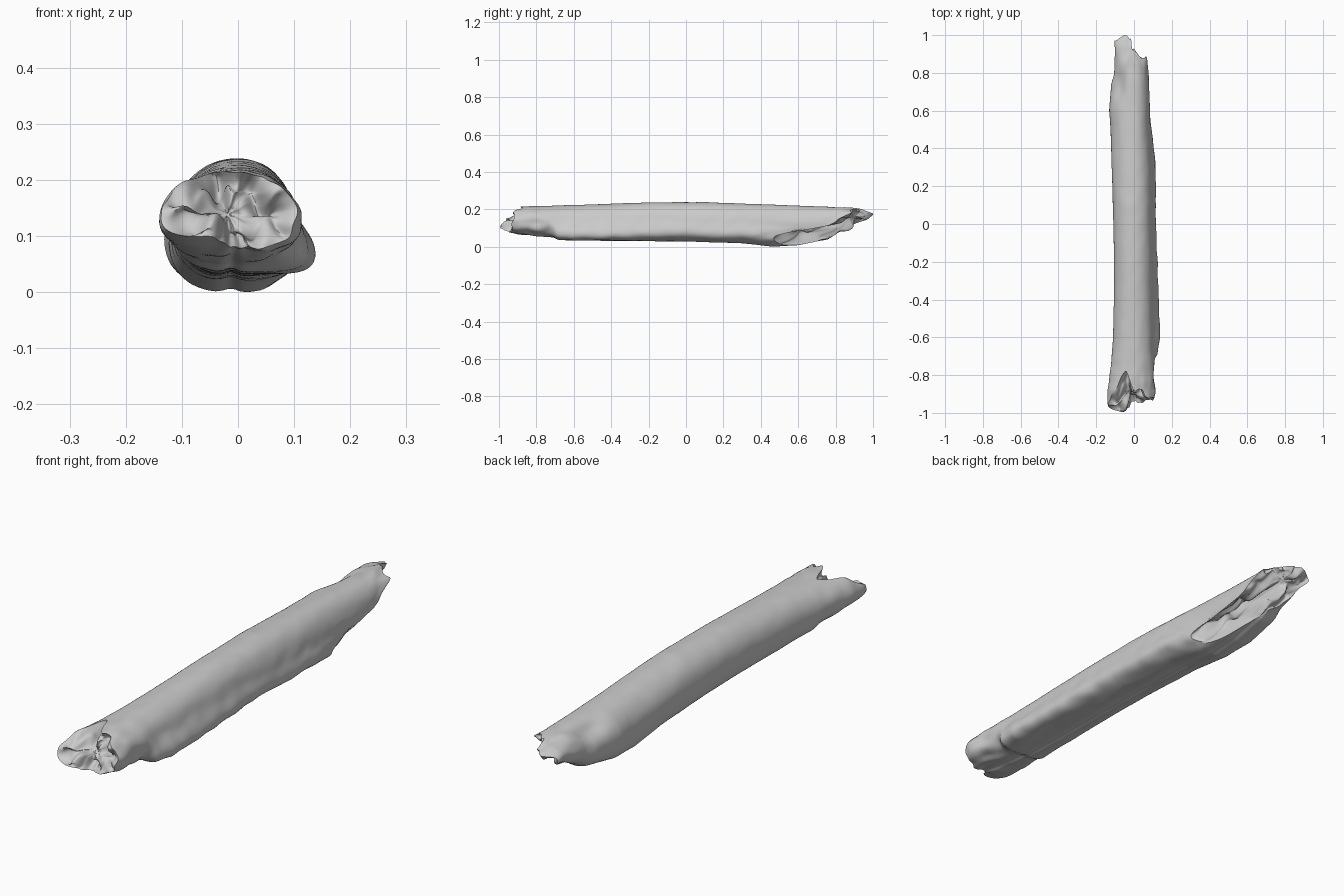
import bpy, bmesh, math
from mathutils import Vector, noise

if "Cube" in bpy.data.objects:
    bpy.data.objects.remove(bpy.data.objects["Cube"])

NA, NL, NC = 120, 170, 22   # around, along, cap rings


def key(pts, y):
    """Smooth-ish piecewise interpolation of (y, value) pairs."""
    if y <= pts[0][0]:
        return pts[0][1]
    for (a, va), (b, vb) in zip(pts, pts[1:]):
        if y <= b:
            return va + (vb - va) * (y - a) / (b - a)
    return pts[-1][1]


def around(vals, deg):
    """Periodic eased interpolation of values spaced evenly round the shaft."""
    f = (deg % 360) / 360 * len(vals)
    i = int(f)
    t = f - i
    t = t * t * (3 - 2 * t)
    return vals[i % len(vals)] * (1 - t) + vals[(i + 1) % len(vals)] * t


def adiff(a, b):
    return (a - b + 180) % 360 - 180


# Outline of the shaft along y
TOP = [(-1, .205), (-.88, .22), (-.5, .232), (-.2, .243), (.1, .244), (.5, .229), (.85, .216), (.94, .205), (1, .185)]
BOT = [(-1, .10), (-.93, .08), (-.8, .062), (-.71, .055), (-.68, .042), (-.5, .038), (0, .034), (.3, .024),
       (.47, .005), (.6, .014), (.76, .045), (.81, .075), (.9, .11), (1, .135)]
LEFT = [(-1, .12), (-.95, .137), (-.88, .14), (-.75, .122), (-.6, .111), (-.3, .105), (0, .109), (.3, .118),
        (.52, .125), (.6, .132), (.74, .12), (.79, .106), (1, .095)]
RIGHT = [(-1, .09), (-.9, .108), (-.7, .103), (-.3, .1), (.2, .098), (.5, .088), (.88, .074), (1, .07)]
FLANGE = [(-.73, 0), (-.69, .03), (-.6, .045), (-.3, .036), (0, .022), (.3, .024), (.45, .014), (.55, 0)]
# Where each side of the shaft breaks off, every 30 degrees from +x over the top
FRONT = [-.93, -.93, -.87, -.88, -.78, -.87, -.955, -1.0, -.965, -.935, -.95, -.93]
BACK = [.80, .88, .885, .92, .99, 1.0, .97, .86, .80, .72, .50, .47]


def section(y, deg):
    """Point on the outer wall: domed top, flatter underside, side flange."""
    a = math.radians(deg)
    c, s = math.cos(a), math.sin(a)
    zt, zb = key(TOP, y), key(BOT, y)
    cz = zb + (zt - zb) * .47
    w = key(RIGHT, y) if c > 0 else key(LEFT, y)
    h = zt - cz if s > 0 else cz - zb
    n = 2.1 if s > 0 else 2.7
    r = (abs(c / w) ** n + abs(s / h) ** n) ** (-1 / n)
    d = adiff(deg, -27)
    r += key(FLANGE, y) * math.exp(-(d / 23) ** 2)
    # dent on the upper left near the back, groove along the underside
    r -= .018 * math.exp(-(adiff(deg, 140) / 20) ** 2 - ((y - .73) / .07) ** 2)
    r -= .007 * math.exp(-(adiff(deg, 262) / 9) ** 2)
    # rough bone: strongest on the flange and close to the breaks
    rough = .0012 + .007 * math.exp(-(d / 30) ** 2) * (y < .6) * min(1, abs(y) + .3)
    rough += .009 * max(0, abs(y) - .72) / .28
    r += rough * noise.noise(Vector((c * 2.2, y * 13, s * 2.2)))
    return Vector((r * c, y, cz + r * s))


def end_y(vals, deg, seed):
    jag = noise.noise(Vector((math.cos(math.radians(deg)) * 3.5, math.sin(math.radians(deg)) * 3.5, seed)))
    return max(-1, min(1, around(vals, deg) + .022 * jag))


def cap_ring(rim, core, t, k, rough, seed):
    """Ring of the broken face, between the rim and its core point."""
    out = []
    for p in rim:
        q = p.lerp(core, t)
        q.y = p.y + (core.y - p.y) * t ** k
        f = math.sin(math.pi * min(1, t * 1.1)) if t < .9 else .15
        v = Vector((q.x * 17, q.y * 9 + seed, q.z * 17))
        q.y += rough * f * noise.noise(v)
        q.z += rough * .5 * f * noise.noise(v * 1.6 + Vector((5, 3, 1)))
        out.append(q)
    return out


# Rings of the shaft
degs = [360 * i / NA for i in range(NA)]
rings = []
for j in range(NL + 1):
    t = j / NL
    rings.append([section(end_y(FRONT, d, 1.3) * (1 - t) + end_y(BACK, d, 7.7) * t, d) for d in degs])

# Broken faces at both ends
core_f = Vector((-.02, -.875, .145))
core_b = Vector((-.025, .90, .165))
front = [cap_ring(rings[0], core_f, i / NC, 1.2, .07, 2.0) for i in range(1, NC)]
back = [cap_ring(rings[-1], core_b, i / NC, 1.5, .07, 9.0) for i in range(1, NC)]
rings = front[::-1] + rings + back

# Settle on the ground
low = min(p.z for r in rings for p in r)
bm = bmesh.new()
vs = [[bm.verts.new(p - Vector((0, 0, low))) for p in r] for r in rings]
for a, b in zip(vs, vs[1:]):
    for i in range(NA):
        k = (i + 1) % NA
        bm.faces.new((a[i], a[k], b[k], b[i]))
bm.faces.new(vs[0])
bm.faces.new(vs[-1][::-1])
bmesh.ops.recalc_face_normals(bm, faces=bm.faces)
me = bpy.data.meshes.new("broken_shaft")
bm.to_mesh(me)
bm.free()
shaft = bpy.data.objects.new("broken_shaft", me)
bpy.context.collection.objects.link(shaft)
bpy.context.view_layer.objects.active = shaft
shaft.select_set(True)
bpy.ops.object.shade_smooth_by_angle(angle=math.radians(50))
